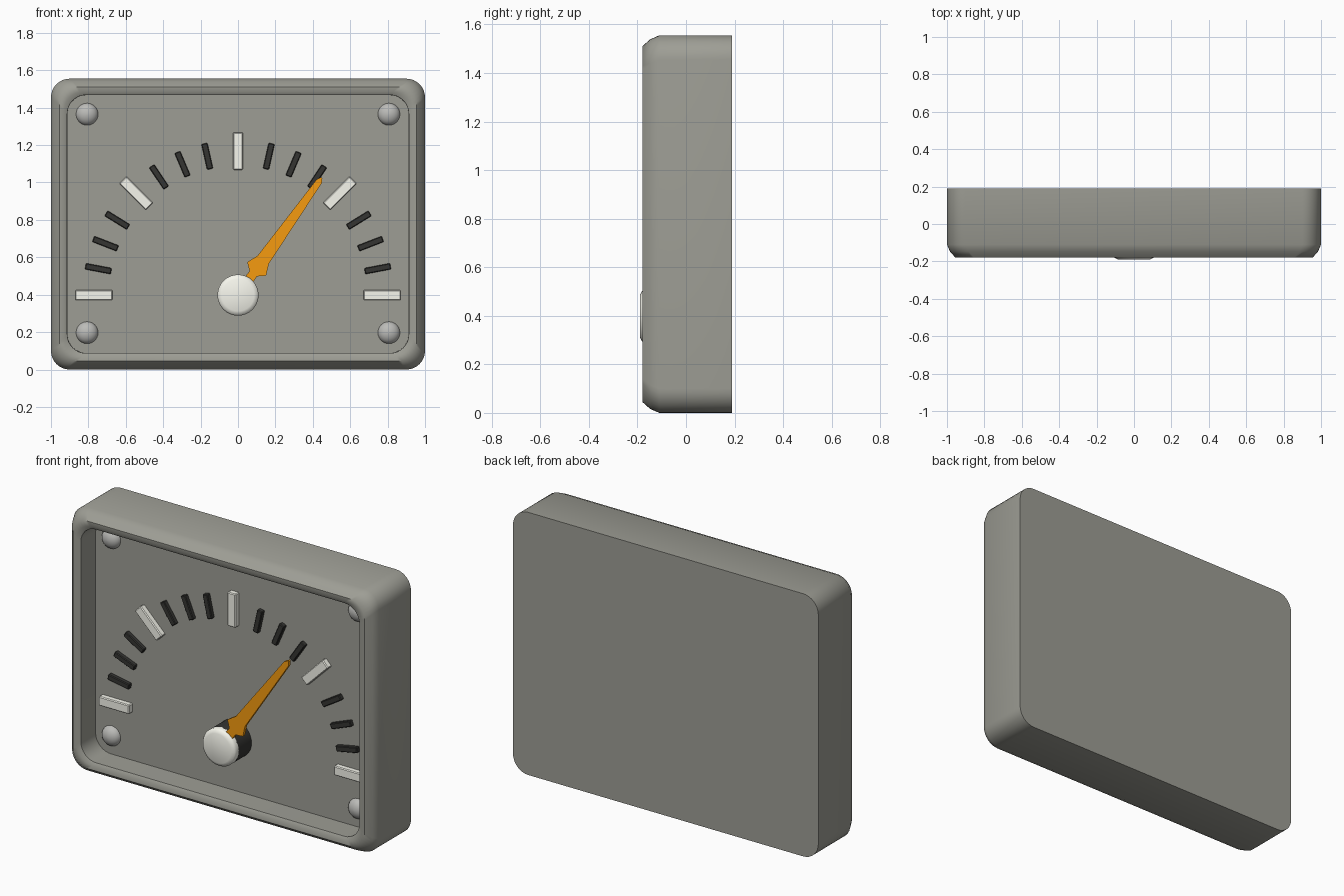
import bpy, bmesh
from math import sin, cos, pi, radians

if "Cube" in bpy.data.objects:
    bpy.data.objects.remove(bpy.data.objects["Cube"])

HUB_Z = 0.398     # pivot height of the dial
FACE_Y = -0.03    # recessed dial face
W, H = 2.0, 1.555


def material(name, color):
    m = bpy.data.materials.new(name)
    m.diffuse_color = (*color, 1)
    m.use_nodes = True
    m.node_tree.nodes["Principled BSDF"].inputs["Base Color"].default_value = m.diffuse_color
    return m


GREY = material("warm_grey", (0.34, 0.34, 0.30))
STEEL = material("screw_grey", (0.50, 0.50, 0.48))
WHITE = material("off_white", (0.93, 0.93, 0.85))
DARK = material("charcoal", (0.035, 0.035, 0.032))
ORANGE = material("orange", (0.92, 0.33, 0.005))


def loft(name, rings, mat=None, bevel=0, angle=35):
    """Skin a stack of equal-length (x, y, z) rings and close both ends."""
    bm = bmesh.new()
    loops = [[bm.verts.new(p) for p in ring] for ring in rings]
    n = len(loops[0])
    for a, b in zip(loops, loops[1:]):
        for i in range(n):
            bm.faces.new((a[i], a[(i + 1) % n], b[(i + 1) % n], b[i]))
    bm.faces.new(loops[0])
    bm.faces.new(loops[-1])
    bmesh.ops.recalc_face_normals(bm, faces=bm.faces)
    me = bpy.data.meshes.new(name)
    bm.to_mesh(me)
    bm.free()
    ob = bpy.data.objects.new(name, me)
    bpy.context.collection.objects.link(ob)
    if mat:
        me.materials.append(mat)
    if bevel:
        mod = ob.modifiers.new("edge_bevel", 'BEVEL')
        mod.width, mod.segments = bevel, 1
    else:
        bpy.ops.object.select_all(action='DESELECT')
        ob.select_set(True)
        bpy.context.view_layer.objects.active = ob
        bpy.ops.object.shade_smooth_by_angle(angle=radians(angle))
    return ob


def rounded_rect(inset, y, r=0.10, seg=8):
    hw, hh = W / 2 - inset - r, H / 2 - inset - r
    pts = []
    for q, (sx, sz) in enumerate([(1, 1), (-1, 1), (-1, -1), (1, -1)]):
        for k in range(seg + 1):
            a = pi / 2 * (q + k / seg)
            pts.append((sx * hw + r * cos(a), y, H / 2 + sz * hh + r * sin(a)))
    return pts


def circle(r, y, x=0, z=HUB_Z, n=32):
    return [(x + r * cos(2 * pi * i / n), y, z + r * sin(2 * pi * i / n))
            for i in range(n)]


def radial(points, angle, y):
    """Place (distance, sideways) points along a ray from the pivot."""
    a = radians(angle)
    return [(u * cos(a) + v * sin(a), y, HUB_Z + u * sin(a) - v * cos(a))
            for u, v in points]


# Housing: outer shell, softly chamfered rim, inner wall and recessed face
profile = [(0, 0.19), (0, -0.11), (0.016, -0.147), (0.045, -0.18),
           (0.070, -0.178), (0.087, -0.167), (0.088, FACE_Y)]
loft("gauge_housing", [rounded_rect(i, y) for i, y in profile], GREY, angle=50)


# Scale marks
def mark(name, angle, r0, r1, width, front, mat, bevel):
    w = width / 2
    box = [(r0, -w), (r1, -w), (r1, w), (r0, w)]
    loft(name, [radial(box, angle, y) for y in (FACE_Y + 0.01, front)], mat, bevel)


for i in range(5):
    mark(f"major_mark_{i + 1}", 45 * i, 0.67, 0.87, 0.055, FACE_Y - 0.033, WHITE, 0.005)
for i, angle in enumerate((10.7, 21.2, 31.8, 56.2, 67, 77.5)):
    # the minor marks mirror about the vertical
    for side, a in (("right", angle), ("left", 180 - angle)):
        mark(f"minor_mark_{side}_{i + 1}", a, 0.69, 0.83, 0.033, FACE_Y - 0.025, DARK, 0.004)

# Domed corner screws
for sx, side in ((-1, "left"), (1, "right")):
    for z, level in ((0.197, "lower"), (1.365, "upper")):
        dome = [circle(0.06 * cos(t * pi / 18), FACE_Y + 0.005 - 0.045 * sin(t * pi / 18),
                       sx * 0.807, z, 24) for t in (0, 1.5, 3, 4.5, 6, 7.5, 8.7)]
        loft(f"screw_{level}_{side}", dome, STEEL)

# Needle: flared tail tapering to a blunt point
half = [(0.14, 0.024), (0.172, 0.062), (0.232, 0.037), (0.748, 0.017)]
outline = ([(0.0, 0.03)] + half + [(0.772, 0.003), (0.772, -0.003)]
           + [(u, -v) for u, v in reversed(half)] + [(0.0, -0.03)])
loft("needle", [radial(outline, 54.5, y) for y in (-0.15, -0.17)], ORANGE, angle=20)

# Hub: dark post with a pale chamfered cap
loft("hub_post", [circle(0.11, y) for y in (FACE_Y + 0.01, -0.155)], DARK)
loft("hub_cap", [circle(r, y) for r, y in
                 ((0.11, -0.15), (0.11, -0.172), (0.104, -0.181), (0.086, -0.19))], WHITE)
